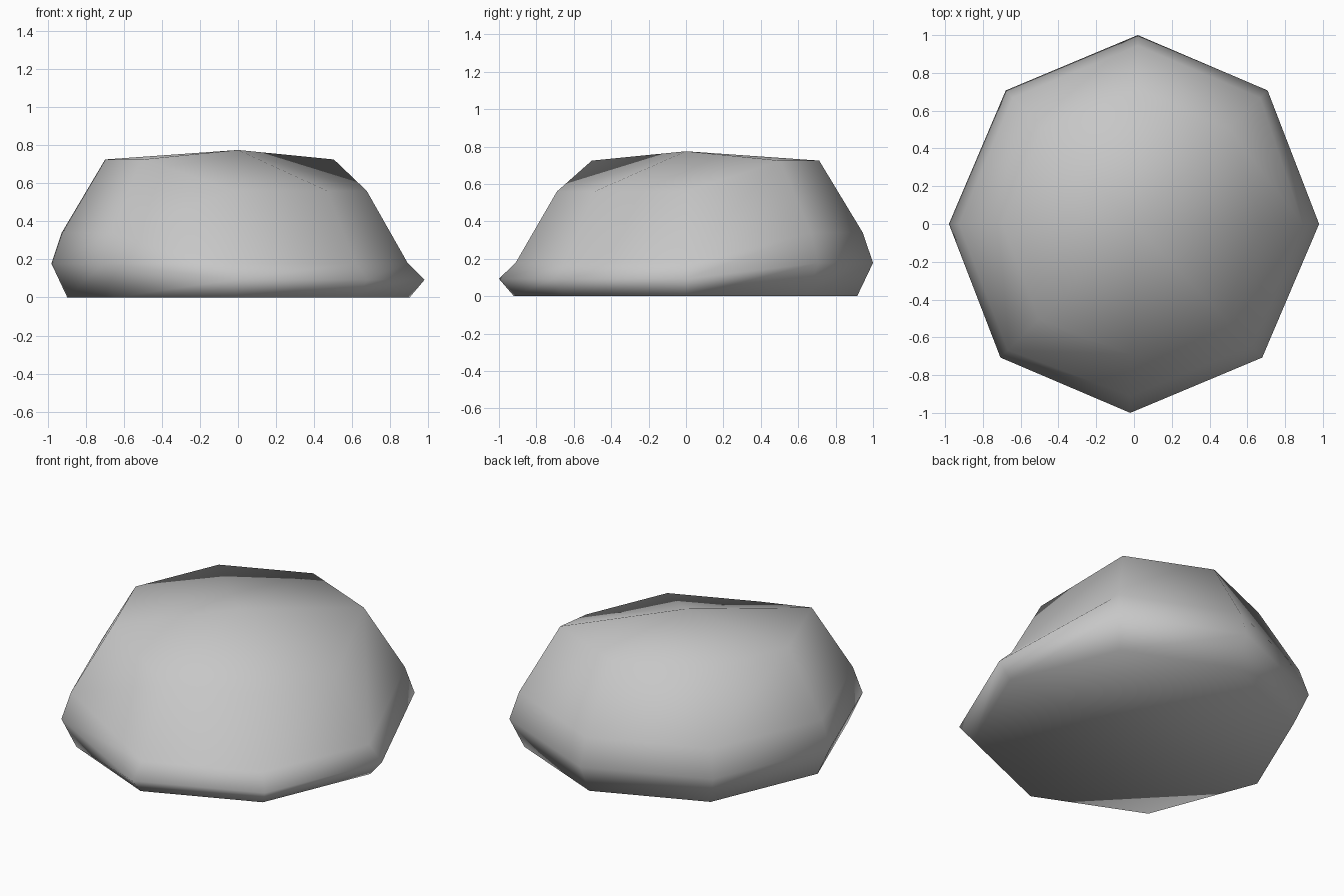
import bpy
import bmesh
from math import cos, sin, radians

cube = bpy.data.objects.get("Cube")
if cube:
    bpy.data.objects.remove(cube, do_unlink=True)

# Plain grey stone
stone = bpy.data.materials.new("stone_grey")
stone.use_nodes = True
colour = (0.57, 0.57, 0.57, 1)
stone.diffuse_color = colour
stone.node_tree.nodes["Principled BSDF"].inputs["Base Color"].default_value = colour

# Side profiles (radius, height): full shoulder and sunken shoulder
FULL = [(0.915, 0), (1, 0.178), (0.945, 0.34), (0.712, 0.725)]
SUNK = [(0.92, 0), (1, 0.093), (0.91, 0.18), (0.69, 0.56)]
SUNK_ANGLES = (270, 315, 0)

bm = bmesh.new()
columns = []
for angle in range(0, 360, 45):
    profile = SUNK if angle in SUNK_ANGLES else FULL
    c, s = cos(radians(angle)), sin(radians(angle))
    columns.append([bm.verts.new((0.98 * r * c + 0.02 * r * s, r * s, z))
                    for r, z in profile])

# Sides, crown and flat underside
peak = bm.verts.new((0, 0, 0.775))
for i, a in enumerate(columns):
    b = columns[(i + 1) % len(columns)]
    for k in range(len(a) - 1):
        bm.faces.new((a[k], b[k], b[k + 1], a[k + 1]))
    bm.faces.new((a[-1], b[-1], peak))
bm.faces.new([col[0] for col in reversed(columns)])
bmesh.ops.recalc_face_normals(bm, faces=bm.faces)
for face in bm.faces:
    face.smooth = True

mesh = bpy.data.meshes.new("boulder")
bm.to_mesh(mesh)
bm.free()
mesh.materials.append(stone)
boulder = bpy.data.objects.new("boulder", mesh)
bpy.context.collection.objects.link(boulder)
